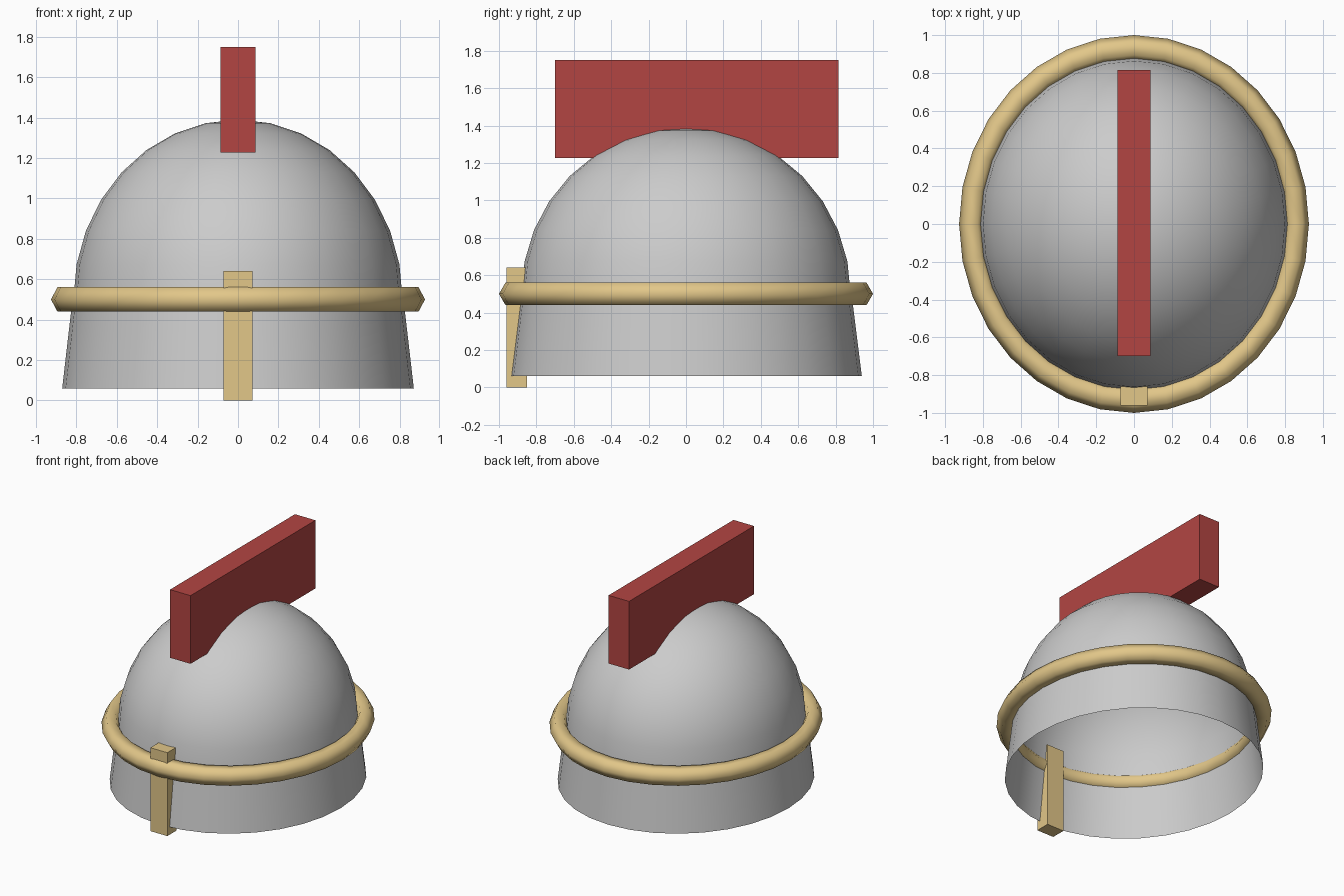
import bpy, bmesh
from math import sin, cos, pi, radians

if "Cube" in bpy.data.objects:
    bpy.data.objects.remove(bpy.data.objects["Cube"])

SEG = 32
YX = 0.926  # helmet is narrower in x than in y


def material(name, rgb):
    m = bpy.data.materials.new(name)
    m.diffuse_color = (*rgb, 1)
    m.use_nodes = True
    m.node_tree.nodes["Principled BSDF"].inputs["Base Color"].default_value = m.diffuse_color
    return m


gold = material("gold", (0.76, 0.57, 0.25))
red = material("red", (0.45, 0.06, 0.055))


def finish(name, bm, mat=None, smooth=False):
    bmesh.ops.recalc_face_normals(bm, faces=bm.faces)
    me = bpy.data.meshes.new(name)
    bm.to_mesh(me)
    bm.free()
    ob = bpy.data.objects.new(name, me)
    bpy.context.collection.objects.link(ob)
    if mat:
        me.materials.append(mat)
    if smooth:
        bpy.ops.object.select_all(action='DESELECT')
        ob.select_set(True)
        bpy.context.view_layer.objects.active = ob
        bpy.ops.object.shade_smooth_by_angle(angle=radians(65))
    return ob


def lathe(name, profile, closed=False, mat=None):
    """Spin (radius, z) points round z into an oval shell."""
    bm = bmesh.new()
    rings = [[bm.verts.new((YX * r * cos(2 * pi * i / SEG), r * sin(2 * pi * i / SEG), z))
              for i in range(SEG)] for r, z in profile]
    pairs = list(zip(rings, rings[1:]))
    if closed:
        pairs.append((rings[-1], rings[0]))
    for a, b in pairs:
        for i in range(SEG):
            j = (i + 1) % SEG
            bm.faces.new((a[i], a[j], b[j], b[i]))
    bmesh.ops.remove_doubles(bm, verts=bm.verts, dist=1e-5)
    return finish(name, bm, mat, True)


def box(name, lo, hi, mat):
    bm = bmesh.new()
    bmesh.ops.create_cube(bm, size=1)
    for v in bm.verts:
        v.co = [(a + b) / 2 + c * (b - a) for a, b, c in zip(lo, hi, v.co)]
    return finish(name, bm, mat)


# Open half dome
lathe("dome", [(0.88 * cos(k * pi / 16), 0.5 + 0.89 * sin(k * pi / 16)) for k in range(9)])

# Flared open skirt
lathe("skirt", [(0.94, 0.06), (0.885, 0.5)])

# Brow ring with six-sided section
lathe("brow_ring", [(0.93 + 0.07 * cos(k * pi / 3), 0.5 + 0.07 * sin(k * pi / 3))
                    for k in range(6)], True, gold)

# Nose guard and crest
box("nose_guard", (-0.072, -0.96, 0), (0.072, -0.85, 0.64), gold)
box("crest", (-0.087, -0.7, 1.227), (0.087, 0.815, 1.75), red)
